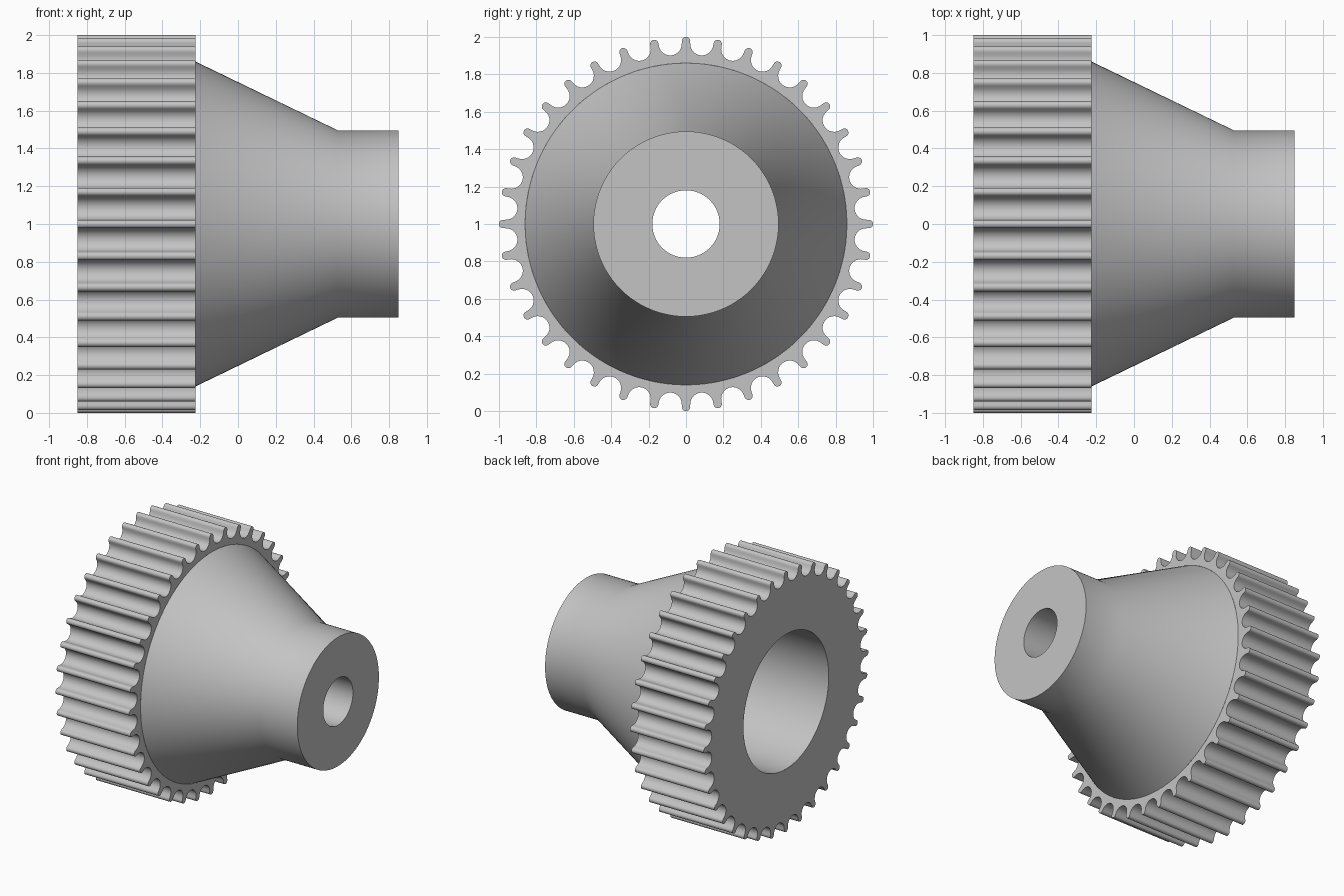
import bpy, bmesh
from math import sin, cos, pi, radians

cube = bpy.data.objects.get("Cube")
if cube:
    bpy.data.objects.remove(cube)

TEETH = 36
TIP_R, TIP_C = 0.022, 0.978        # rounded tooth tip: radius, centre distance
GROOVE_R, GROOVE_C = 0.062, 0.967  # round groove: radius, centre distance
BACK, FRONT = -0.85, -0.225        # toothed ring faces along x
BORE, RIM = 0.517, 0.86

grey = bpy.data.materials.new("plain grey")
grey.use_nodes = True
colour = (0.55, 0.55, 0.55, 1)
grey.diffuse_color = colour
grey.node_tree.nodes["Principled BSDF"].inputs["Base Color"].default_value = colour


def turn(side, out, angle):
    """Rotate a (sideways, outward) point around the axle."""
    return (side * cos(angle) + out * sin(angle),
            out * cos(angle) - side * sin(angle))


def tooth_outline():
    pts = []
    for i in range(TEETH):
        a = 2 * pi * i / TEETH
        for k in range(9):          # tip arc
            t = pi * k / 8
            pts.append(turn(-TIP_R * cos(t), TIP_C + TIP_R * sin(t), a))
        for k in range(13):         # groove arc
            t = pi * k / 12
            pts.append(turn(-GROOVE_R * cos(t), GROOVE_C - GROOVE_R * sin(t), a + pi / TEETH))
    return pts


def circle(radius, like=None, n=144):
    """Circle whose points follow another outline, or are evenly spaced."""
    if like is None:
        return [turn(0, radius, 2 * pi * i / n) for i in range(n)]
    return [(y * radius / (y * y + z * z) ** 0.5, z * radius / (y * y + z * z) ** 0.5)
            for y, z in like]


def loft(name, sections):
    """Skin a series of (x, outline) sections along the axle."""
    bm = bmesh.new()
    rings = [[bm.verts.new((x, y, z + 1)) for y, z in pts] for x, pts in sections]
    for a, b in zip(rings, rings[1:]):
        for i in range(len(a)):
            j = (i + 1) % len(a)
            bm.faces.new((a[i], b[i], b[j], a[j]))
    bm.normal_update()
    mesh = bpy.data.meshes.new(name)
    bm.to_mesh(mesh)
    bm.free()
    mesh.materials.append(grey)
    obj = bpy.data.objects.new(name, mesh)
    bpy.context.collection.objects.link(obj)
    bpy.ops.object.select_all(action='DESELECT')
    obj.select_set(True)
    bpy.context.view_layer.objects.active = obj
    bpy.ops.object.shade_smooth_by_angle(angle=radians(30))
    return obj


# Toothed ring with its two flat faces
teeth = tooth_outline()
loft("toothed_ring", [(BACK, circle(BORE, teeth)), (BACK, teeth),
                      (FRONT, teeth), (FRONT, circle(RIM, teeth))])

# Cone, straight collar, narrow shaft hole and wide rear bore
hub_profile = [(FRONT, RIM), (0.53, 0.495), (0.85, 0.495), (0.85, 0.18),
               (0.0, 0.18), (0.0, BORE), (BACK, BORE)]
loft("tapered_hub", [(x, circle(r)) for x, r in hub_profile])
